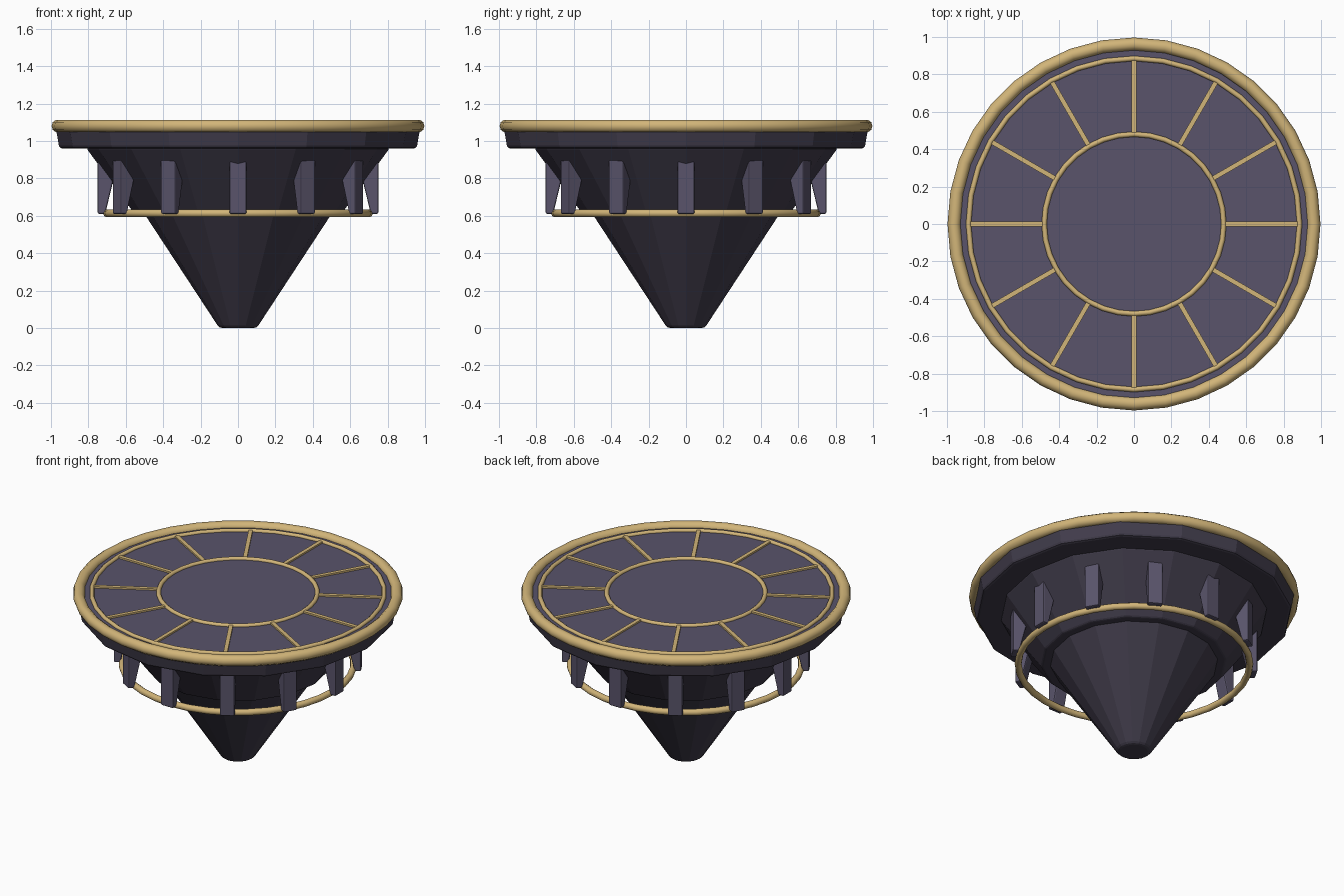
import bpy, bmesh, math
from mathutils import Matrix

if "Cube" in bpy.data.objects:
    bpy.data.objects.remove(bpy.data.objects["Cube"])


def material(name, rgb):
    m = bpy.data.materials.new(name)
    m.use_nodes = True
    m.diffuse_color = (*rgb, 1)
    m.node_tree.nodes["Principled BSDF"].inputs["Base Color"].default_value = (*rgb, 1)
    return m


DARK = material("dark stone", (0.052, 0.045, 0.070))
LIGHT = material("light stone", (0.100, 0.088, 0.145))
GOLD = material("gold trim", (0.64, 0.46, 0.19))


def finish(name, bm, mat, bevel=0.0):
    bmesh.ops.recalc_face_normals(bm, faces=bm.faces)
    mesh = bpy.data.meshes.new(name)
    bm.to_mesh(mesh)
    bm.free()
    mesh.materials.append(mat)
    ob = bpy.data.objects.new(name, mesh)
    bpy.context.collection.objects.link(ob)
    if bevel:
        mod = ob.modifiers.new("Bevel", "BEVEL")
        mod.width = bevel
        mod.segments = 2
        mod.limit_method = "ANGLE"
        mod.angle_limit = math.radians(40)
    return ob


def frustum(name, r_low, r_high, z_low, z_high, mat, sides=16, bevel=0.0):
    bm = bmesh.new()
    bmesh.ops.create_cone(bm, cap_ends=True, segments=sides, radius1=r_low,
                          radius2=r_high, depth=z_high - z_low,
                          matrix=Matrix.Translation((0, 0, (z_low + z_high) / 2)))
    return finish(name, bm, mat, bevel)


def ring(name, radius, thickness, z, sides=36):
    bpy.ops.mesh.primitive_torus_add(major_radius=radius, minor_radius=thickness,
                                     major_segments=sides, minor_segments=10,
                                     location=(0, 0, z))
    ob = bpy.context.object
    ob.name = name
    ob.data.materials.append(GOLD)
    bpy.ops.object.shade_smooth_by_angle(angle=math.radians(40))


def radial_prism(name, profile, width, angle, mat, bevel=0.0):
    """Extrude a (radius, z) outline sideways and turn it about z."""
    bm = bmesh.new()
    face = bm.faces.new([bm.verts.new((r, -width / 2, z)) for r, z in profile])
    new = bmesh.ops.extrude_face_region(bm, geom=[face])["geom"]
    bmesh.ops.translate(bm, vec=(0, width, 0),
                        verts=[v for v in new if isinstance(v, bmesh.types.BMVert)])
    bm.transform(Matrix.Rotation(angle, 4, "Z"))
    finish(name, bm, mat, bevel)


# Hanging body: tip, collar and platform slab
frustum("lower_cone", 0.10, 0.52, 0.0, 0.64, DARK, bevel=0.015)
frustum("upper_cone", 0.56, 0.81, 0.62, 0.96, DARK, bevel=0.01)
frustum("platform_slab", 0.955, 0.975, 0.96, 1.075, DARK, bevel=0.015)
frustum("platform_floor", 0.94, 0.94, 1.06, 1.085, LIGHT, sides=36)

# Gold rings
ring("rim_ring", 0.962, 0.035, 1.08)
ring("outer_floor_ring", 0.885, 0.014, 1.087)
ring("inner_floor_ring", 0.48, 0.014, 1.087)
ring("lower_ring", 0.70, 0.021, 0.613)

# Repeated brackets and floor spokes
BRACKET = [(0.71, 0.61), (0.75, 0.61), (0.75, 0.90), (0.64, 0.90)]
SPOKE = [(0.48, 1.07), (0.88, 1.07), (0.88, 1.096), (0.48, 1.096)]
for i in range(12):
    angle = i * math.tau / 12
    radial_prism(f"bracket_{i + 1}", BRACKET, 0.09, angle, LIGHT, 0.008)
    radial_prism(f"floor_spoke_{i + 1}", SPOKE, 0.025, angle, GOLD)
